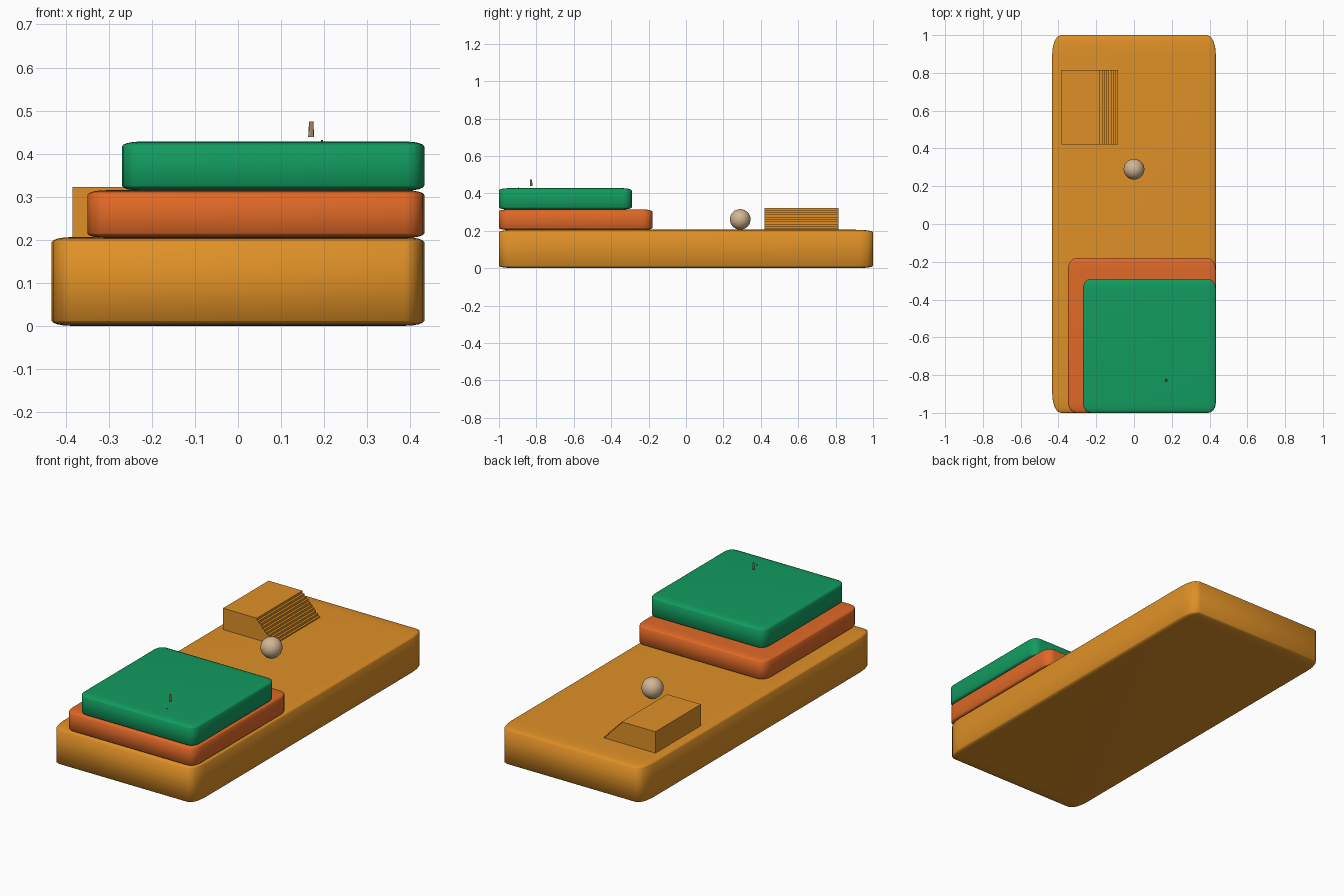
import bpy, bmesh, math
from mathutils import Vector

if "Cube" in bpy.data.objects:
    bpy.data.objects.remove(bpy.data.objects["Cube"])


def material(name, rgb):
    m = bpy.data.materials.new(name)
    m.diffuse_color = (*rgb, 1)
    m.use_nodes = True
    m.node_tree.nodes["Principled BSDF"].inputs["Base Color"].default_value = m.diffuse_color
    return m


amber = material("amber", (0.74, 0.28, 0.02))
orange = material("orange", (0.74, 0.14, 0.02))
green = material("green", (0.006, 0.33, 0.115))
tan = material("tan", (0.65, 0.46, 0.29))
red = material("red", (0.5, 0.03, 0.03))


def finish(name, bm, mats, smooth):
    bmesh.ops.recalc_face_normals(bm, faces=bm.faces)
    for f in bm.faces:
        f.smooth = smooth
    mesh = bpy.data.meshes.new(name)
    bm.to_mesh(mesh)
    bm.free()
    obj = bpy.data.objects.new(name, mesh)
    for m in mats:
        mesh.materials.append(m)
    bpy.context.collection.objects.link(obj)
    return obj


def slab(name, lo, hi, radii, mat):
    """Rounded block whose edge radius differs along x, y and z."""
    lo, hi, r = Vector(lo), Vector(hi), Vector(radii)
    size, mid = hi - lo, (hi + lo) / 2
    bm = bmesh.new()
    bmesh.ops.create_cube(bm, size=1)
    for v in bm.verts:
        v.co = Vector(v.co[i] * size[i] / r[i] for i in range(3))
    bmesh.ops.bevel(bm, geom=bm.edges[:], offset=1, segments=4,
                    profile=0.5, affect='EDGES')
    for v in bm.verts:
        v.co = Vector(v.co[i] * r[i] + mid[i] for i in range(3))
    return finish(name, bm, [mat], True)


# Three stacked terraces sharing the front right corner
slab("base_terrace", (-0.433, -1, 0), (0.433, 1, 0.206), (0.045, 0.1, 0.012), amber)
slab("middle_terrace", (-0.35, -1, 0.204), (0.433, -0.18, 0.315), (0.045, 0.06, 0.011), orange)
slab("upper_terrace", (-0.27, -1, 0.314), (0.433, -0.29, 0.428), (0.042, 0.05, 0.012), green)

# Platform with a flight of steps, extruded along y
steps, x0, x1, z0, z1 = 10, -0.18, -0.06, 0.2, 0.323
run, rise = (x1 - x0) / steps, (z1 - z0) / steps
profile = [(-0.385, z0), (-0.385, z1), (x0, z1)]
for i in range(steps):
    x, z = x0 + i * run, z1 - (i + 1) * rise
    profile.append((x, z))
    if i < steps - 1:
        profile.append((x + run, z))
bm = bmesh.new()
face = bm.faces.new([bm.verts.new((x, 0.42, z)) for x, z in profile])
ext = bmesh.ops.extrude_face_region(bm, geom=[face])
bmesh.ops.translate(bm, vec=(0, 0.395, 0),
                    verts=[g for g in ext["geom"] if isinstance(g, bmesh.types.BMVert)])
finish("stepped_platform", bm, [amber], False)

# Ball resting on the base
bm = bmesh.new()
bmesh.ops.create_uvsphere(bm, u_segments=32, v_segments=16, radius=0.055)
bmesh.ops.translate(bm, vec=(0, 0.29, 0.261), verts=bm.verts)
finish("ball", bm, [tan], True)

# Tiny tapered peg with a red top
bm = bmesh.new()
bmesh.ops.create_cone(bm, cap_ends=True, segments=8, radius1=0.007,
                      radius2=0.005, depth=0.036)
bmesh.ops.translate(bm, vec=(0.17, -0.828, 0.457), verts=bm.verts)
for f in bm.faces:
    f.normal_update()
    f.material_index = 1 if f.normal.z > 0.9 else 0
finish("peg", bm, [tan, red], False)

# Small stud in front of the peg
bm = bmesh.new()
bmesh.ops.create_cube(bm, size=0.004)
bmesh.ops.translate(bm, vec=(0.195, -0.895, 0.43), verts=bm.verts)
finish("stud", bm, [red], False)
